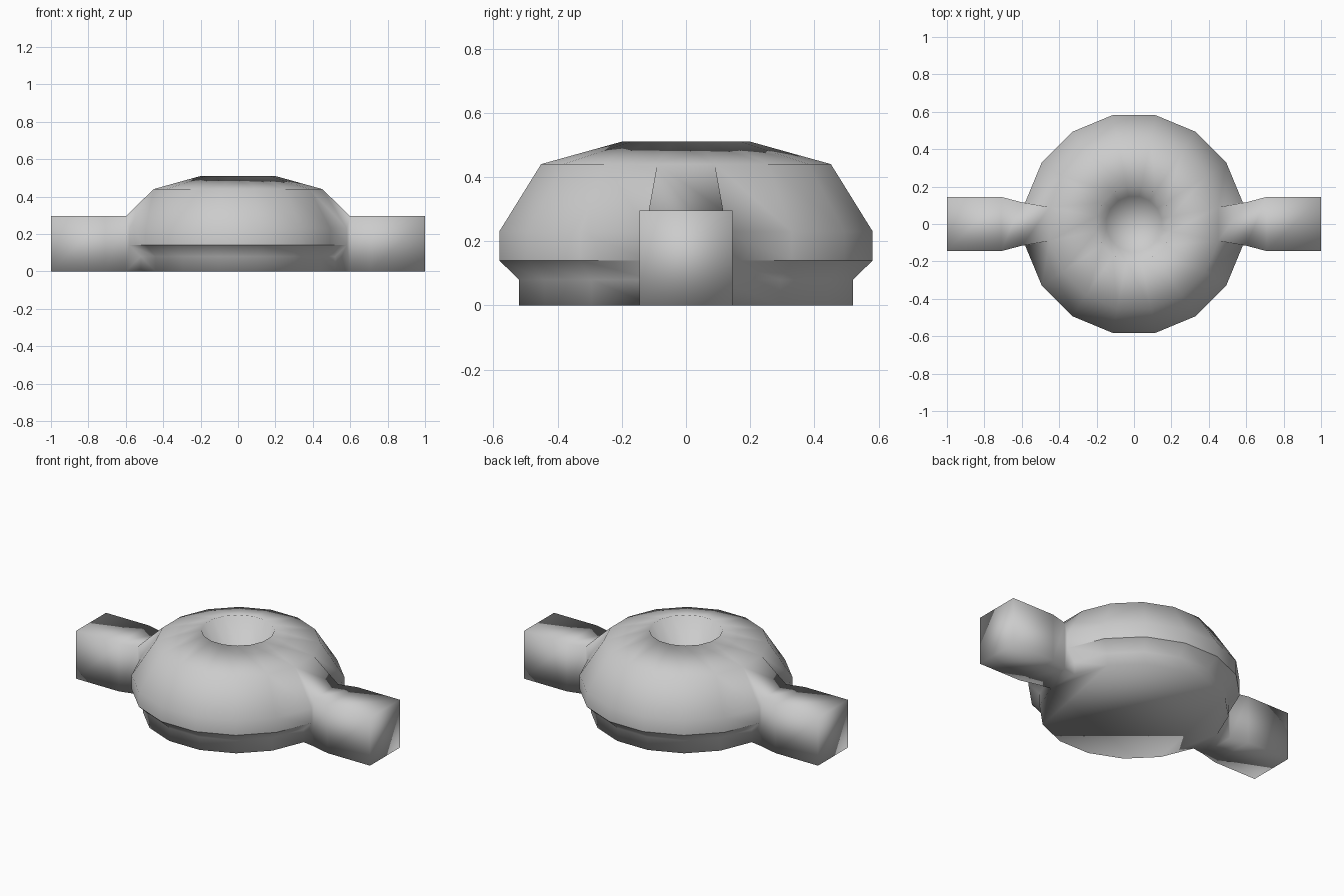
import bpy, bmesh, math

cube = bpy.data.objects.get("Cube")
if cube:
    bpy.data.objects.remove(cube, do_unlink=True)

grey = bpy.data.materials.new("light_grey")
grey.use_nodes = True
grey.diffuse_color = (0.6, 0.6, 0.6, 1)
grey.node_tree.nodes["Principled BSDF"].inputs["Base Color"].default_value = (0.6, 0.6, 0.6, 1)

SIDES = 16
# (radius, height) from the floor of the hollow, over the rim, down to the base
PROFILE = [(0.15, 0.33), (0.204, 0.51), (0.46, 0.44), (0.593, 0.23),
           (0.593, 0.14), (0.53, 0.08), (0.53, 0.0)]
RIM_END, CREASE = 2, 4

bm = bmesh.new()
rings = []
for r, z in PROFILE:
    ring = []
    for i in range(SIDES):
        a = (i + 0.5) * math.tau / SIDES
        ring.append(bm.verts.new((r * math.cos(a), r * math.sin(a), z)))
    rings.append(ring)

# Round body, left open where the two arms grow out
for k in range(len(rings) - 1):
    for i in range(SIDES):
        if k >= RIM_END and i in (SIDES - 1, SIDES // 2 - 1):
            continue
        j = (i + 1) % SIDES
        bm.faces.new((rings[k][i], rings[k][j], rings[k + 1][j], rings[k + 1][i]))

# Floor of the hollow and underside
centre = bm.verts.new((0, 0, 0.31))
for i in range(SIDES):
    bm.faces.new((rings[0][i - 1], rings[0][i], centre))
bm.faces.new(rings[-1])


def section(side, x, half, top):
    """Rectangular arm section: upper pair then lower pair."""
    return [bm.verts.new((side * x, side * y, z))
            for y, z in ((-half, top), (half, top), (half, 0), (-half, 0))]


def add_arm(side, a, b):
    """Arm growing from the body column between vertex indices a and b."""
    neck = section(side, 0.60, 0.116, 0.295)
    shoulder = section(side, 0.71, 0.145, 0.295)
    end = section(side, 1.0, 0.145, 0.295)
    edge_a = [ring[a] for ring in rings[RIM_END:]]
    edge_b = [ring[b] for ring in rings[RIM_END:]]
    bm.faces.new((edge_a[0], edge_b[0], neck[1], neck[0]))
    bm.faces.new((edge_a[-1], edge_b[-1], neck[2], neck[3]))
    bm.faces.new(edge_a + [neck[3], neck[0]])
    bm.faces.new(edge_b + [neck[2], neck[1]])
    for s, t in ((neck, shoulder), (shoulder, end)):
        for i in range(4):
            j = (i + 1) % 4
            bm.faces.new((s[i], s[j], t[j], t[i]))
    bm.faces.new(end)


add_arm(1, SIDES - 1, 0)
add_arm(-1, SIDES // 2 - 1, SIDES // 2)

# Smooth shading with a crease around the lower lip
bmesh.ops.recalc_face_normals(bm, faces=bm.faces)
for f in bm.faces:
    f.smooth = True
lip = set(rings[CREASE])
for e in bm.edges:
    if e.verts[0] in lip and e.verts[1] in lip:
        e.smooth = False

mesh = bpy.data.meshes.new("round_body_with_arms")
bm.to_mesh(mesh)
bm.free()
mesh.materials.append(grey)
body = bpy.data.objects.new("round_body_with_arms", mesh)
bpy.context.collection.objects.link(body)
